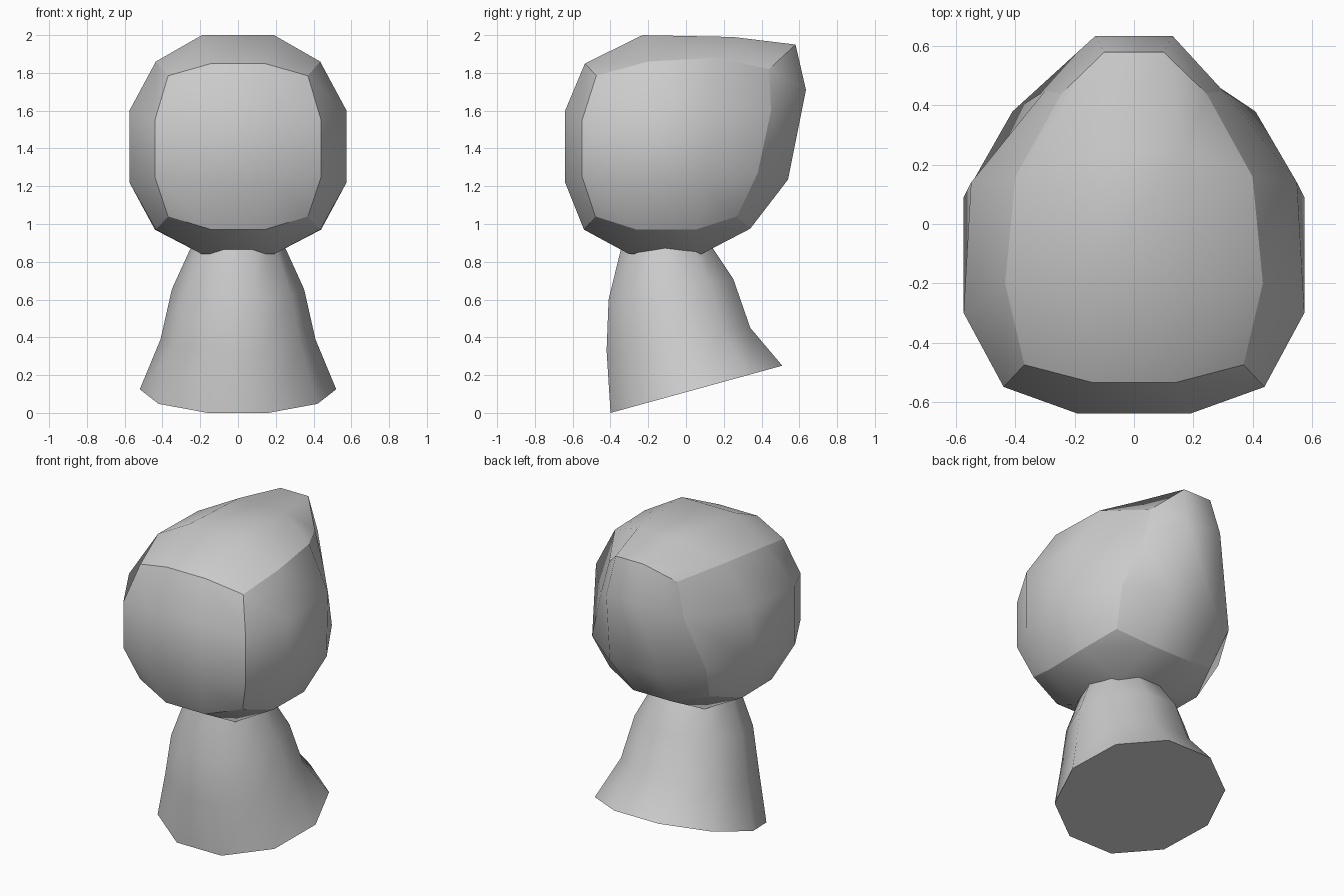
import bpy, bmesh, math

if "Cube" in bpy.data.objects:
    bpy.data.objects.remove(bpy.data.objects["Cube"])


def finish(bm, name):
    bmesh.ops.recalc_face_normals(bm, faces=bm.faces)
    mesh = bpy.data.meshes.new(name)
    bm.to_mesh(mesh)
    bm.free()
    obj = bpy.data.objects.new(name, mesh)
    bpy.context.collection.objects.link(obj)
    return obj


# Head: rounded cube with 3 x 3 panels per side, keyed by grid position
# Columns next to the centre line, going round front, top, back, bottom
ring_keys = [(-3, -3), (-3, -1), (-3, 1), (-3, 3), (-1, 3), (1, 3),
             (3, 3), (3, 1), (3, -1), (3, -3), (1, -3), (-1, -3)]
ring_points = [
    (.14, -.54, .97), (.19, -.64, 1.22), (.19, -.64, 1.60), (.14, -.535, 1.85),
    (.19, -.23, 2.0), (.17, .25, 1.99), (.10, .58, 1.95), (.13, .635, 1.71),
    (.17, .54, 1.235), (.14, .34, .975), (.19, .08, .84), (.19, -.30, .84)]
# Side face, front to back, each column from bottom to top
side_points = [
    (.37, -.48, 1.04), (.44, -.55, 1.25), (.44, -.55, 1.55), (.37, -.475, 1.785),
    (.435, -.26, .97), (.575, -.30, 1.22), (.575, -.30, 1.60), (.435, -.20, 1.86),
    (.44, .05, .97), (.575, .09, 1.22), (.55, .14, 1.61), (.40, .16, 1.88),
    (.36, .27, 1.04), (.41, .38, 1.27), (.30, .45, 1.60), (.245, .44, 1.82)]
steps = (-3, -1, 1, 3)
grid = {(1, j, k): p for (j, k), p in zip(ring_keys, ring_points)}
side_keys = [(3, j, k) for j in steps for k in steps]
grid.update(zip(side_keys, side_points))

bm = bmesh.new()
bmesh.ops.create_cube(bm, size=6)
bmesh.ops.subdivide_edges(bm, edges=bm.edges[:], cuts=2, use_grid_fill=True)
bm.normal_update()
for e in bm.edges:
    e.smooth = e.calc_face_angle(0) < 1      # cube edges stay sharp
for f in bm.faces:
    f.smooth = True
for v in bm.verts:
    i, j, k = (round(c) for c in v.co)
    x, y, z = grid[(abs(i), j, k)]
    v.co = (math.copysign(x, i), y, z)
finish(bm, "head")

# Neck: ten-sided flared loft with a tilted base
# centre y, centre z, radius x, radius y, tilt (rise per unit y)
sections = [(.055, .125, .52, .478, .275), (-.04, .39, .41, .40, .158),
            (-.08, .655, .35, .347, .167), (-.12, .94, .22, .22, .05)]
bm = bmesh.new()
rings = []
for cy, cz, rx, ry, tilt in sections:
    ring = []
    for n in range(10):
        a = math.radians(18 + 36 * n)
        dy = -ry * math.cos(a)
        ring.append(bm.verts.new((rx * math.sin(a), cy + dy, cz + tilt * dy)))
    rings.append(ring)
for low, high in zip(rings, rings[1:]):
    for n in range(10):
        m = (n + 1) % 10
        bm.faces.new((low[n], low[m], high[m], high[n])).smooth = True
caps = [bm.faces.new(rings[0]), bm.faces.new(rings[-1])]
for cap in caps:
    for e in cap.edges:
        e.smooth = False
finish(bm, "neck")
